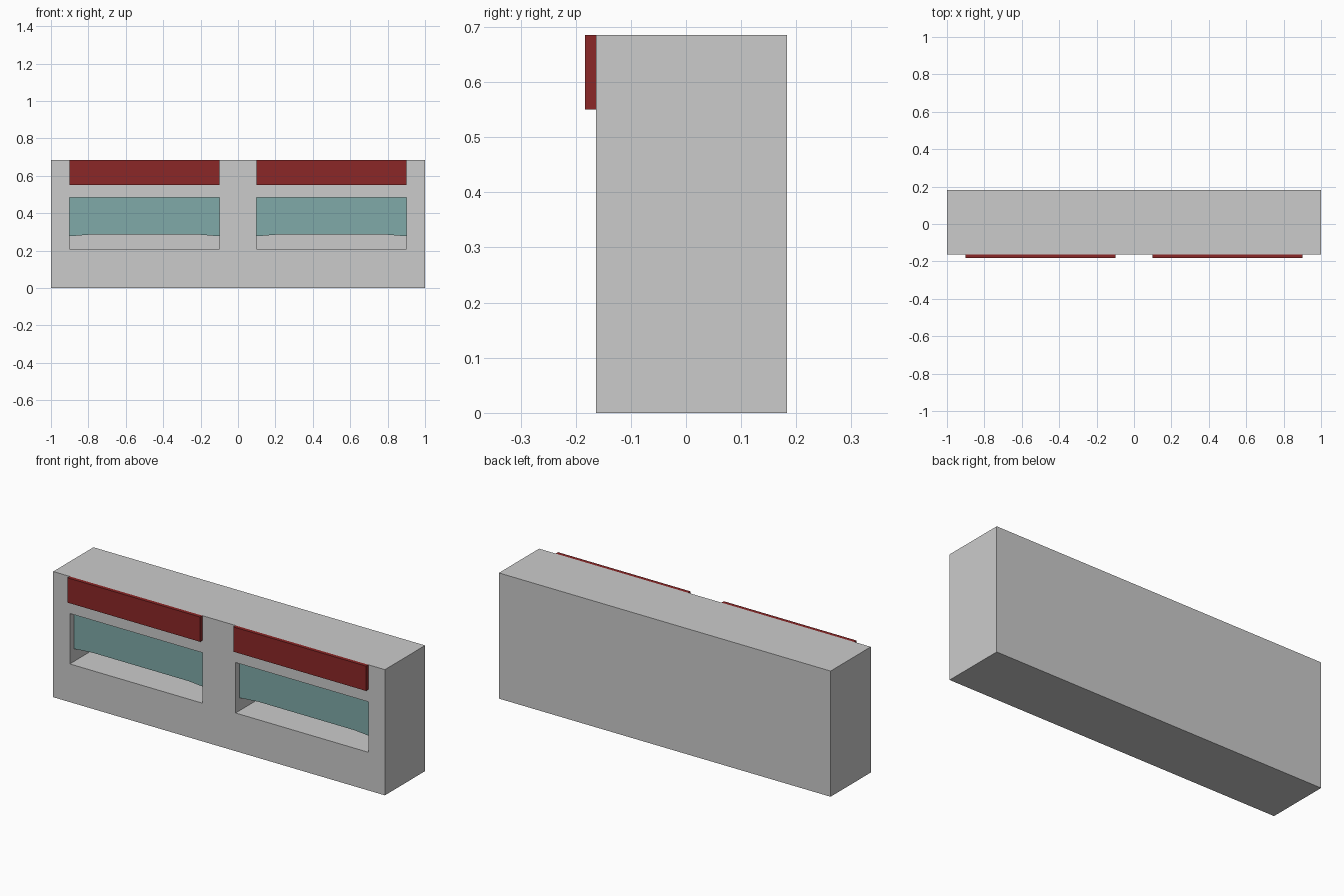
import bpy
import bmesh

if "Cube" in bpy.data.objects:
    bpy.data.objects.remove(bpy.data.objects["Cube"])


def finish(bm, name, mat=None):
    bmesh.ops.recalc_face_normals(bm, faces=bm.faces)
    mesh = bpy.data.meshes.new(name)
    bm.to_mesh(mesh)
    bm.free()
    obj = bpy.data.objects.new(name, mesh)
    bpy.context.collection.objects.link(obj)
    if mat:
        mesh.materials.append(mat)
    return obj


def box(name, x, y, z, mat=None):
    bm = bmesh.new()
    bmesh.ops.create_cube(bm, size=1)
    for v in bm.verts:
        for i, (lo, hi) in enumerate((x, y, z)):
            v.co[i] = lo if v.co[i] < 0 else hi
    return finish(bm, name, mat)


def panel(name, profile, y0, y1, mat):
    # Extrude an (x, z) outline from y0 to y1
    bm = bmesh.new()
    face = bm.faces.new([bm.verts.new((px, y0, pz)) for px, pz in profile])
    ext = bmesh.ops.extrude_face_region(bm, geom=[face])
    for v in ext["geom"]:
        if isinstance(v, bmesh.types.BMVert):
            v.co.y = y1
    return finish(bm, name, mat)


def material(name, color):
    mat = bpy.data.materials.new(name)
    mat.diffuse_color = (*color, 1)
    mat.use_nodes = True
    mat.node_tree.nodes["Principled BSDF"].inputs["Base Color"].default_value = mat.diffuse_color
    return mat


red = material("red", (0.26, 0.02, 0.02))
teal = material("teal", (0.216, 0.402, 0.392))

FRONT, BACK, TOP = -0.163, 0.183, 0.685

# Building block
body = box("kiosk_body", (-1, 1), (FRONT, BACK), (0, TOP))

for side, x0 in (("left", -0.9), ("right", 0.1)):
    x1 = x0 + 0.8

    # Window recess
    cutter = box(f"{side}_window_cutter", (x0, x1), (FRONT - 0.1, 0.1), (0.208, 0.483))
    cutter.hide_render = True
    cutter.hide_set(True)
    mod = body.modifiers.new(f"{side}_window", 'BOOLEAN')
    mod.operation = 'DIFFERENCE'
    mod.solver = 'EXACT'
    mod.object = cutter

    # Glass pane with a slightly arched lower edge
    outline = [(x0, 0.483), (x0, 0.277), (x0 + 0.11, 0.286),
               (x1 - 0.11, 0.286), (x1, 0.277), (x1, 0.483)]
    panel(f"{side}_glass", outline, FRONT + 0.035, FRONT + 0.045, teal)

    # Sign board
    box(f"{side}_sign", (x0, x1), (-BACK, FRONT), (0.55, TOP), red)
